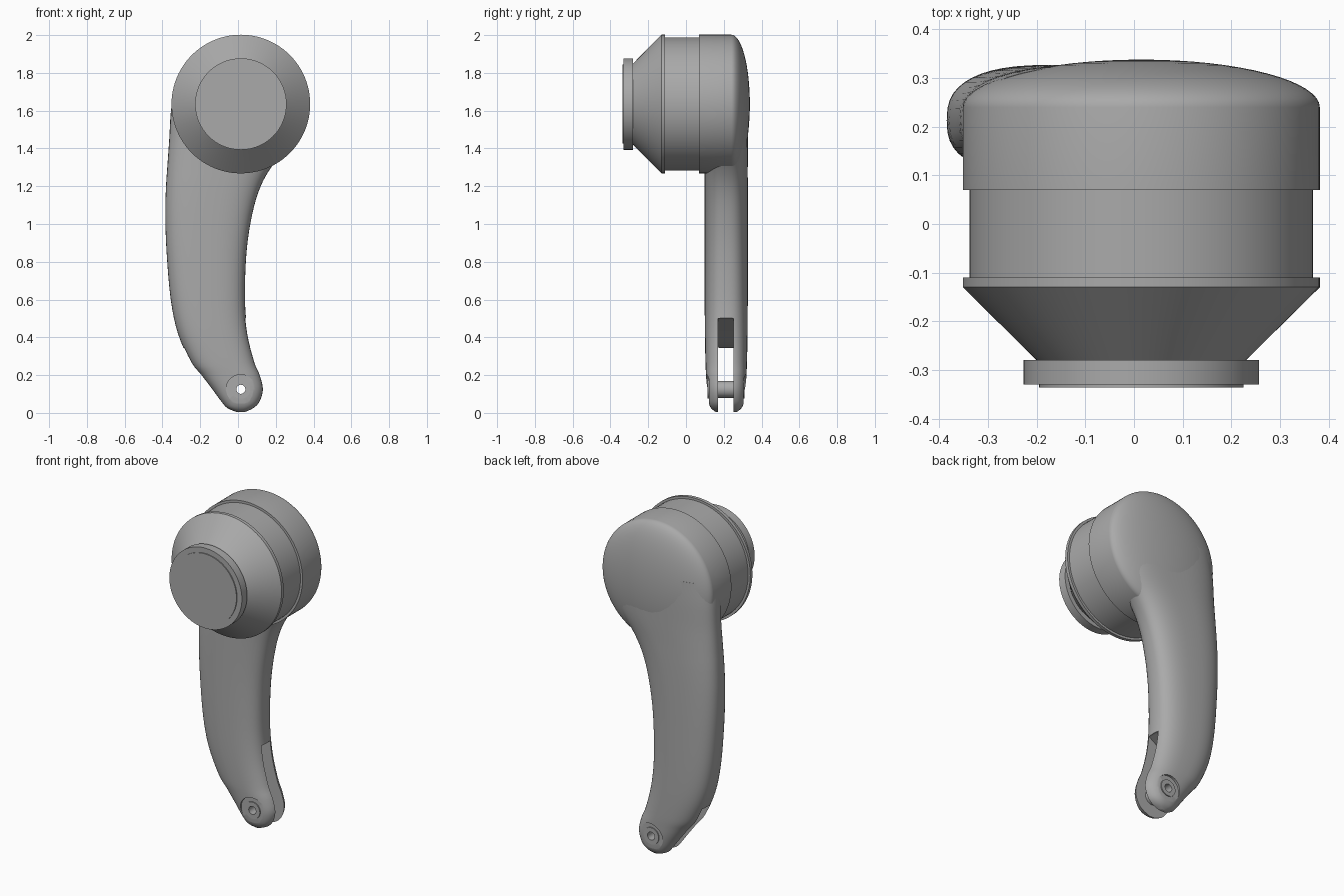
import bpy, bmesh, math
from mathutils import Matrix, Vector

cube = bpy.data.objects.get("Cube")
if cube:
    bpy.data.objects.remove(cube, do_unlink=True)

grey = bpy.data.materials.new("plain grey")
grey.use_nodes = True
color = (0.4, 0.4, 0.4, 1)
grey.diffuse_color = color
grey.node_tree.nodes["Principled BSDF"].inputs["Base Color"].default_value = color

HEAD = (0.015, 1.635)   # head axis (x, z)
PIVOT = (0.015, 0.125)  # fork pin axis (x, z)
MID_Y = 0.213           # middle of the arm thickness


def make(name, bm):
    bmesh.ops.remove_doubles(bm, verts=bm.verts, dist=1e-5)
    bmesh.ops.recalc_face_normals(bm, faces=bm.faces)
    mesh = bpy.data.meshes.new(name)
    bm.to_mesh(mesh)
    bm.free()
    mesh.materials.append(grey)
    ob = bpy.data.objects.new(name, mesh)
    bpy.context.collection.objects.link(ob)
    return ob


def smooth(ob, degrees=30):
    bpy.ops.object.select_all(action='DESELECT')
    ob.select_set(True)
    bpy.context.view_layer.objects.active = ob
    bpy.ops.object.shade_smooth_by_angle(angle=math.radians(degrees))


def lathe(name, profile, axis, segments=96):
    """Spin (radius, y) points around an axis parallel to y."""
    bm = bmesh.new()
    verts = [bm.verts.new((axis[0] + r, y, axis[1])) for r, y in profile]
    edges = [bm.edges.new(pair) for pair in zip(verts, verts[1:])]
    bmesh.ops.spin(bm, geom=verts + edges, cent=(axis[0], 0, axis[1]), axis=(0, 1, 0),
                   angle=math.tau, steps=segments, use_duplicate=False)
    return make(name, bm)


def cut(target, cutter):
    mod = target.modifiers.new("cut", 'BOOLEAN')
    mod.operation = 'DIFFERENCE'
    mod.solver = 'EXACT'
    mod.object = cutter
    bpy.ops.object.select_all(action='DESELECT')
    bpy.context.view_layer.objects.active = target
    bpy.ops.object.modifier_apply(modifier=mod.name)
    bpy.data.objects.remove(cutter, do_unlink=True)


def spline(p0, p1, p2, p3, t):
    return (p1 * 2 + (p2 - p0) * t + (p0 * 2 - p1 * 5 + p2 * 4 - p3) * t ** 2
            + (p1 * 3 - p0 - p2 * 3 + p3) * t ** 3) / 2


# Head: domed cap, barrel, flange and cone
dome = [(0.367 * math.cos(a), 0.24 + 0.098 * math.sin(a))
        for a in (math.pi / 2 * i / 16 for i in range(17))]
dome[-1] = (0, dome[-1][1])
smooth(lathe("head_cap", [(0, 0.07), (0.367, 0.07)] + dome, HEAD))
smooth(lathe("head_barrel", [(0, 0.08), (0.353, 0.08), (0.353, -0.11), (0.367, -0.11),
                             (0.367, -0.13), (0.21, -0.285), (0, -0.285)], HEAD))
smooth(lathe("front_disc", [(0, -0.28), (0.242, -0.28), (0.242, -0.33), (0.21, -0.33),
                            (0.21, -0.336), (0, -0.336)], HEAD))

# Arm: rows of height, left edge, right edge, half thickness
rows = [Vector(r) for r in (
    (0.004, -0.01, 0.04, 0.055), (0.025, -0.06, 0.085, 0.08),
    (0.06, -0.092, 0.118, 0.095), (0.125, -0.14, 0.136, 0.103),
    (0.2, -0.197, 0.119, 0.107), (0.27, -0.252, 0.09, 0.11),
    (0.42, -0.318, 0.053, 0.113), (0.6, -0.356, 0.037, 0.114),
    (0.85, -0.378, 0.045, 0.114), (1.05, -0.385, 0.075, 0.114),
    (1.2, -0.381, 0.12, 0.114), (1.32, -0.373, 0.19, 0.114),
    (1.45, -0.364, 0.3, 0.116), (1.6, -0.355, 0.345, 0.118), (1.72, -0.335, 0.34, 0.116))]
sections = []
for i in range(len(rows) - 1):
    around = [rows[max(0, min(len(rows) - 1, i + k))] for k in (-1, 0, 1, 2)]
    sections += [spline(*around, t / 4) for t in range(4)]
sections.append(rows[-1])

bm = bmesh.new()
SIDES = 48
rings = []
for z, left, right, half in sections:
    ring = []
    for k in range(SIDES):
        c, s = math.cos(math.tau * k / SIDES), math.sin(math.tau * k / SIDES)
        x = (left + right) / 2 + (right - left) / 2 * math.copysign(abs(c) ** 0.75, c)
        y = MID_Y + half * math.copysign(abs(s) ** 0.75, s)
        ring.append(bm.verts.new((x, y, z)))
    rings.append(ring)
for low, high in zip(rings, rings[1:]):
    for k in range(SIDES):
        n = (k + 1) % SIDES
        bm.faces.new((low[k], low[n], high[n], high[k]))
bm.faces.new(rings[0])
bm.faces.new(rings[-1])
arm = make("arm", bm)

# Fork slot with a slanted roof
bm = bmesh.new()
outline = [(-0.45, -0.1), (0.3, -0.1), (0.3, 0.53), (0.03, 0.5), (-0.14, 0.39), (-0.28, 0.345), (-0.45, 0.34)]
face = bm.faces.new([bm.verts.new((x, 0.17, z)) for x, z in outline])
extruded = bmesh.ops.extrude_face_region(bm, geom=[face])["geom"]
bmesh.ops.translate(bm, vec=(0, 0.082, 0),
                    verts=[v for v in extruded if isinstance(v, bmesh.types.BMVert)])
cut(arm, make("slot_cutter", bm))

# Pin bore and the round recess on each side
cut(arm, lathe("bore_cutter", [(0, -0.1), (0.03, -0.1), (0.03, 0.6), (0, 0.6)], PIVOT, 48))
for side in (-1, 1):
    cut(arm, lathe("recess_cutter", [(0, MID_Y + side * 0.092), (0.078, MID_Y + side * 0.092),
                                     (0.078, MID_Y + side * 0.2), (0, MID_Y + side * 0.2)], PIVOT, 48))
smooth(arm, 35)

# Hollow pin across the fork, with a raised head at each end
pin = [(0.024, -0.098), (0.05, -0.098), (0.05, -0.088), (0.045, -0.088),
       (0.045, 0.088), (0.05, 0.088), (0.05, 0.098), (0.024, 0.098), (0.024, -0.098)]
smooth(lathe("fork_pin", [(r, MID_Y + y) for r, y in pin], PIVOT, 48))
